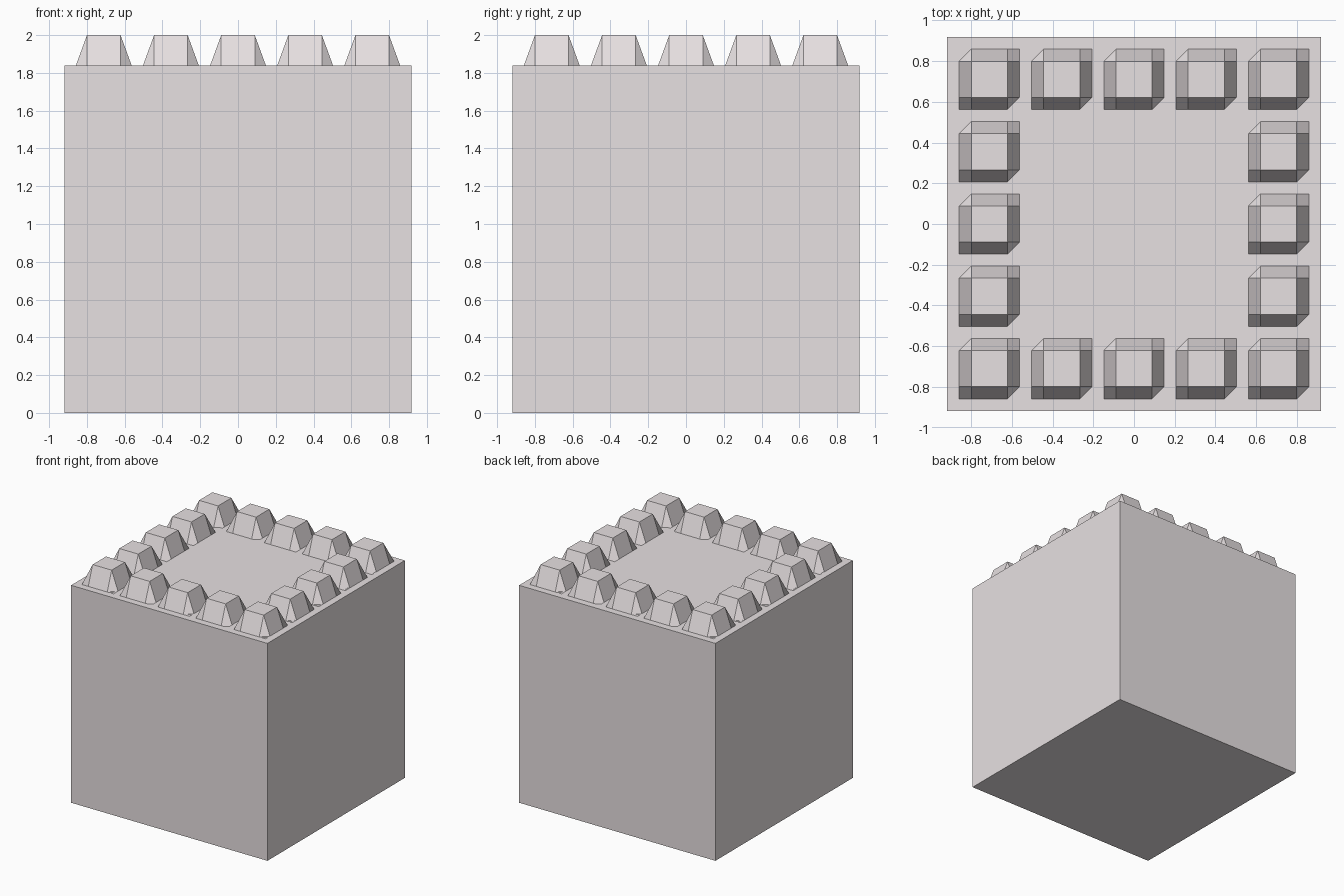
import bpy, bmesh

if "Cube" in bpy.data.objects:
    bpy.data.objects.remove(bpy.data.objects["Cube"])

SIDE = 1.836          # width of the block
TOP = 1.838           # height of the block
U = SIDE / 31         # layout unit: merlon 5, gap 1, border 1

stone = bpy.data.materials.new("stone")
stone.diffuse_color = (0.80, 0.75, 0.76, 1)
stone.use_nodes = True
stone.node_tree.nodes["Principled BSDF"].inputs["Base Color"].default_value = stone.diffuse_color


def make_object(name, bm, location):
    bmesh.ops.recalc_face_normals(bm, faces=bm.faces)
    mesh = bpy.data.meshes.new(name)
    bm.to_mesh(mesh)
    bm.free()
    mesh.materials.append(stone)
    ob = bpy.data.objects.new(name, mesh)
    ob.location = location
    bpy.context.collection.objects.link(ob)
    return ob


# Main block
bm = bmesh.new()
bmesh.ops.create_cube(bm, size=1)
bmesh.ops.scale(bm, vec=(SIDE, SIDE, TOP), verts=bm.verts)
make_object("tower_block", bm, (0, 0, TOP / 2))

# Merlon: 3x3 grid with its centre panel raised, giving sloped sides and corners
bm = bmesh.new()
bmesh.ops.create_grid(bm, x_segments=3, y_segments=3, size=1)
for v in bm.verts:
    inner = max(abs(v.co.x), abs(v.co.y)) < 0.5
    for axis in (0, 1):
        half = 1.5 if abs(v.co[axis]) < 0.5 else 2.5
        v.co[axis] = half * U if v.co[axis] > 0 else -half * U
    v.co.z = 2 - TOP if inner else 0
if sum(f.normal.z for f in bm.faces) < 0:
    bmesh.ops.reverse_faces(bm, faces=bm.faces)
merlon = make_object("merlon", bm, (-12 * U, -12 * U, TOP))

# Ring of merlons round the edge, five per side
for i in range(-2, 3):
    for j in range(-2, 3):
        if max(abs(i), abs(j)) == 2 and (i, j) != (-2, -2):
            ob = merlon.copy()
            ob.location = (6 * U * i, 6 * U * j, TOP)
            bpy.context.collection.objects.link(ob)
